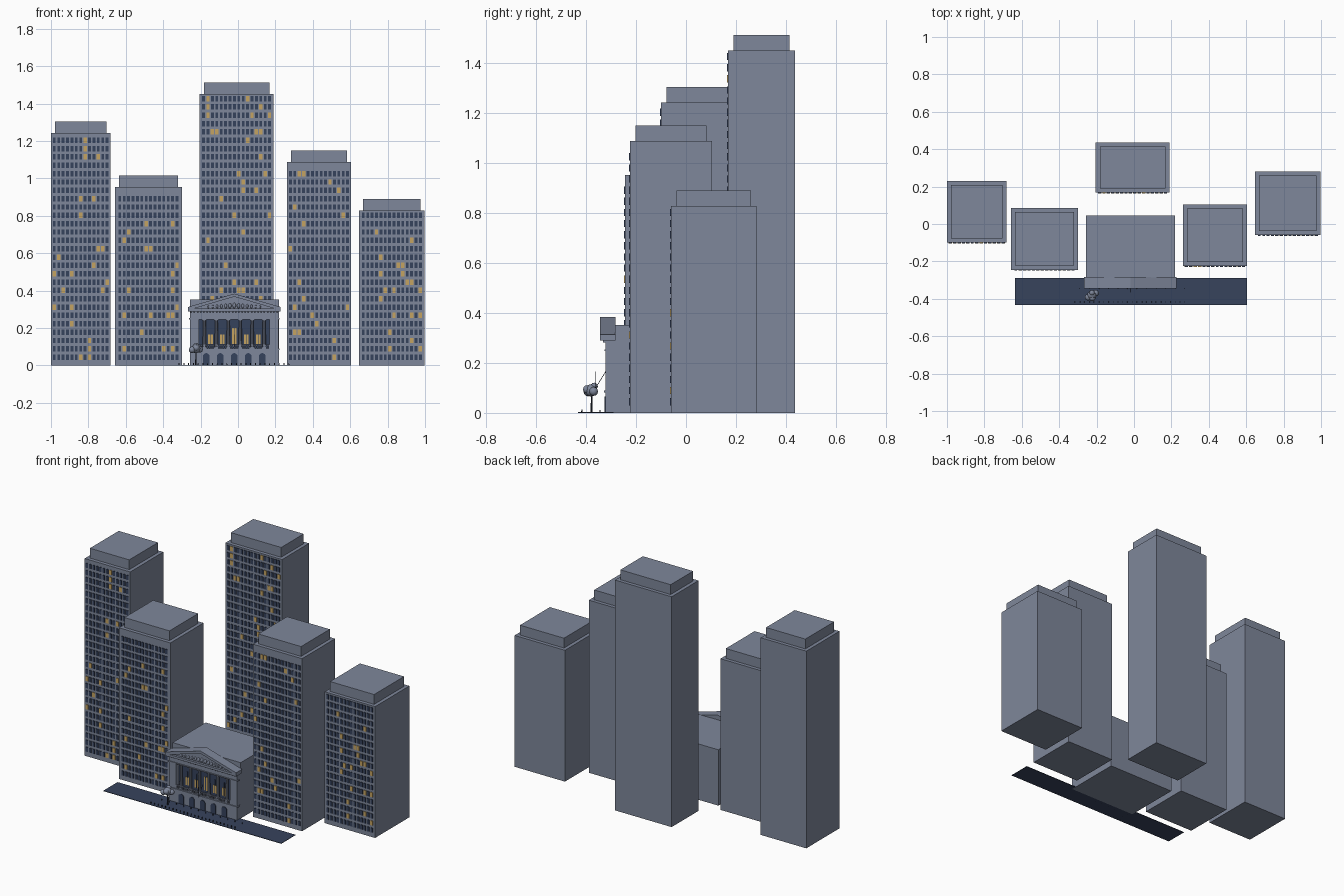
import bpy, bmesh, math, random
from mathutils import Vector, Matrix

random.seed(7)
if "Cube" in bpy.data.objects:
    bpy.data.objects.remove(bpy.data.objects["Cube"])


def material(name, rgb):
    m = bpy.data.materials.new(name)
    m.use_nodes = True
    m.diffuse_color = (*rgb, 1)
    m.node_tree.nodes["Principled BSDF"].inputs["Base Color"].default_value = (*rgb, 1)
    return m


STONE = material("blue grey stone", (0.21, 0.242, 0.325))
GLASS = material("dark glass", (0.036, 0.055, 0.108))
LIT = material("lit window", (0.56, 0.37, 0.12))
ROAD = material("road navy", (0.038, 0.056, 0.108))
IRON = material("dark iron", (0.015, 0.02, 0.035))
MATS = [STONE, GLASS, LIT, ROAD, IRON]


class Part:
    """Collects primitives into one named object."""

    def __init__(self, name):
        self.name, self.bm = name, bmesh.new()

    def paint(self, verts, mat, smooth=False):
        for f in {f for v in verts for f in v.link_faces}:
            f.material_index = MATS.index(mat)
            f.smooth = smooth

    def box(self, x, y, z, mat=STONE):
        ends = [Vector(p) for p in zip(x, y, z)]
        size, mid = ends[1] - ends[0], (ends[0] + ends[1]) / 2
        r = bmesh.ops.create_cube(self.bm, size=1, matrix=Matrix.Translation(mid) @ Matrix.Diagonal((*size, 1)))
        self.paint(r["verts"], mat)

    def rod(self, a, b, r1, r2=None, mat=STONE, sides=10):
        a, b = Vector(a), Vector(b)
        d = b - a
        mtx = Matrix.Translation((a + b) / 2) @ d.to_track_quat("Z", "Y").to_matrix().to_4x4()
        r = bmesh.ops.create_cone(self.bm, cap_ends=True, segments=sides, radius1=r1,
                                  radius2=r1 if r2 is None else r2, depth=d.length, matrix=mtx)
        self.paint(r["verts"], mat)

    def ball(self, p, r, mat=STONE, scale=(1, 1, 1)):
        mtx = Matrix.Translation(p) @ Matrix.Diagonal((*scale, 1))
        s = bmesh.ops.create_icosphere(self.bm, subdivisions=2, radius=r, matrix=mtx)
        self.paint(s["verts"], mat, True)

    def prism(self, outline, y0, y1, mat=STONE):
        f = self.bm.faces.new([self.bm.verts.new((x, y0, z)) for x, z in outline])
        r = bmesh.ops.extrude_face_region(self.bm, geom=[f])
        new = [v for v in r["geom"] if isinstance(v, bmesh.types.BMVert)]
        bmesh.ops.translate(self.bm, verts=new, vec=(0, y1 - y0, 0))
        self.paint(list(f.verts) + new, mat)

    def done(self):
        bmesh.ops.recalc_face_normals(self.bm, faces=self.bm.faces)
        me = bpy.data.meshes.new(self.name)
        self.bm.to_mesh(me)
        self.bm.free()
        for m in MATS:
            me.materials.append(m)
        ob = bpy.data.objects.new(self.name, me)
        bpy.context.collection.objects.link(ob)


# Towers: a shaft, a set-back cap and a front grid of window plates
ROW, COL = 0.0446, 0.0235


def tower(name, x0, x1, y0, y1, h, inset=0.022):
    t = Part(name)
    t.box((x0, x1), (y0, y1), (0, h))
    t.box((x0 + inset, x1 - inset), (y0 + inset, y1 - inset), (h, h + 0.062))
    t.done()
    w = Part(name + "_windows")
    cols = round((x1 - x0 - 0.02) / COL)
    for row in range(1, int((h - 0.02) / ROW) + 1):
        for c in range(cols):
            x = (x0 + x1) / 2 + (c - (cols - 1) / 2) * COL
            lit = random.random() < 0.06
            hw = 0.009 if lit else 0.0075
            w.box((x - hw, x + hw), (y0 - 0.004, y0 + 0.002),
                  (row * ROW - 0.0145, row * ROW + 0.0145), LIT if lit else GLASS)
    w.done()


tower("far_right_tower", -1.0, -0.682, -0.1, 0.23, 1.243)
tower("near_right_tower", -0.658, -0.3, -0.245, 0.085, 0.953)
tower("centre_tower", -0.205, 0.19, 0.168, 0.436, 1.452)
tower("near_left_tower", 0.262, 0.604, -0.225, 0.105, 1.088)
tower("far_left_tower", 0.647, 0.998, -0.06, 0.282, 0.828)

# Road
road = Part("road")
road.box((-0.637, 0.604), (-0.432, -0.29), (0, 0.003), ROAD)
road.done()

# Theatre hall: rear block, podium, corner piers and entablature frame the loggia
MID, FRONT = -0.02, -0.322
hall = Part("theatre_hall")
hall.box((-0.257, 0.218), (-0.285, 0.045), (0, 0.352))
hall.box((-0.257, 0.218), (FRONT, -0.285), (0, 0.09))
hall.box((-0.257, 0.218), (FRONT, -0.285), (0.25, 0.292))
for s in (-1, 1):
    hall.box(sorted((MID + s * 0.188, MID + s * 0.237)), (FRONT, -0.285), (0.09, 0.25))
hall.box((-0.262, 0.223), (FRONT - 0.006, -0.3), (0.082, 0.09))
hall.box((-0.262, 0.223), (FRONT - 0.005, -0.3), (0.247, 0.253))
hall.done()

# Ground floor arches
arches = Part("ground_arches")
for i in range(-2, 3):
    x, r = MID + i * 0.075, 0.018
    curve = [(x + r * math.cos(a * math.pi / 10), 0.048 + r * math.sin(a * math.pi / 10)) for a in range(11)]
    arches.prism([(x - r, 0.002), (x + r, 0.002)] + curve, FRONT - 0.004, FRONT + 0.003, GLASS)
arches.done()

# Loggia: dark back wall, lit doors, columns and balustrade
loggia = Part("loggia")
loggia.box((-0.208, 0.168), (-0.289, -0.284), (0.09, 0.25), GLASS)
for i in range(-2, 3):
    x = MID + i * 0.064
    loggia.box((x - 0.013, x + 0.013), (-0.293, -0.286), (0.115, 0.165 if i else 0.2), LIT)
    loggia.box((x - 0.002, x + 0.002), (-0.295, -0.286), (0.115, 0.2), GLASS)
loggia.done()
columns = Part("loggia_columns")
for i in range(6):
    x = MID + (i - 2.5) * 0.064
    columns.rod((x, -0.308, 0.098), (x, -0.308, 0.242), 0.0095, 0.008)
    for z in (0.09, 0.241):
        columns.box((x - 0.012, x + 0.012), (-0.32, -0.296), (z, z + 0.009))
columns.done()
rail = Part("balustrade")
rail.box((-0.208, 0.168), (-0.322, -0.314), (0.108, 0.113))
for i in range(40):
    x = -0.205 + i * 0.0095
    rail.box((x - 0.002, x + 0.002), (-0.32, -0.316), (0.09, 0.108))
rail.done()

# Pediment: base cornice, recessed gable, raking cornices and relief
ped = Part("pediment")
ped.box((-0.267, 0.227), (-0.344, -0.283), (0.289, 0.304))
ped.prism([(-0.25, 0.303), (0.21, 0.303), (MID, 0.372)], -0.33, -0.285)
for s in (-1, 1):
    ped.prism([(MID + s * 0.247, 0.303), (MID + s * 0.22, 0.303), (MID, 0.368),
               (MID, 0.384), (MID + s * 0.247, 0.313)], -0.344, -0.283)
for i in range(-6, 7):
    r = 0.011 - abs(i) * 0.0009
    ped.ball((MID + i * 0.023, -0.33, 0.306 + r * 1.3), r, scale=(0.8, 0.7, 1.4))
for i in range(28):
    x = -0.25 + i * 0.017
    ped.box((x - 0.004, x + 0.004), (-0.332, -0.32), (0.281, 0.29))
ped.done()

# Street tree with a clustered crown
tree = Part("street_tree")
tree.rod((-0.225, -0.378, 0), (-0.225, -0.378, 0.075), 0.004, 0.003, IRON, 8)
for dx, dy, dz, r in ((0, 0, 0, 0.025), (-0.02, -0.012, -0.006, 0.018), (0.02, 0.01, -0.004, 0.018),
                      (0.002, -0.016, 0.004, 0.017), (0, 0.012, 0.016, 0.015)):
    tree.ball((-0.225 + dx, -0.38 + dy, 0.09 + dz), r)
tree.done()

# Flagpole on a stay, and kerb bollards
pole = Part("flagpole")
pole.rod((MID, -0.322, 0.165), (MID, -0.362, 0.1), 0.0012, mat=IRON, sides=6)
pole.rod((MID, -0.364, 0.1), (MID, -0.364, 0.165), 0.0012, mat=IRON, sides=6)
pole.done()
bollards = Part("bollards")
for i in range(24):
    x = -0.315 + i * 0.0255
    bollards.rod((x, -0.417, 0), (x, -0.417, 0.014), 0.003, 0.002, IRON, 8)
    if i % 2:
        bollards.rod((x, -0.345, 0), (x, -0.345, 0.012), 0.0025, 0.002, IRON, 8)
bollards.done()
